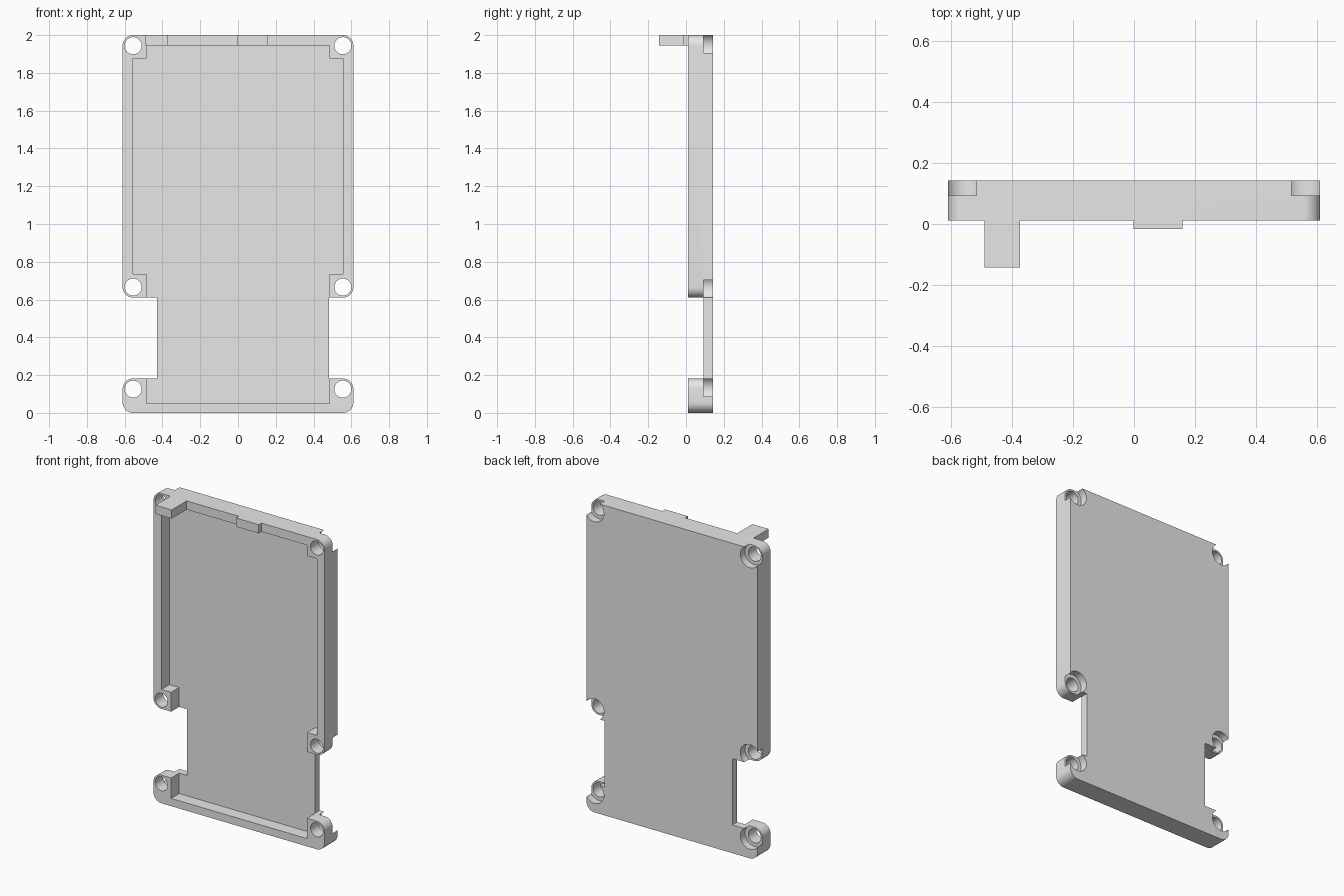
import bpy
import bmesh
from math import cos, sin, pi, radians
from mathutils import Vector

cube = bpy.data.objects.get("Cube")
if cube:
    bpy.data.objects.remove(cube, do_unlink=True)

# Main dimensions
HALF_W, TOP = 0.611, 2.0
FRONT, FLOOR, BACK = 0.011, 0.093, 0.142
CORNER = 0.056
ARM_TOP, BODY_LOW = 0.182, 0.61

grey = bpy.data.materials.new("light_grey")
grey.use_nodes = True
grey.diffuse_color = (0.8, 0.8, 0.8, 1)
grey.node_tree.nodes["Principled BSDF"].inputs["Base Color"].default_value = (0.8, 0.8, 0.8, 1)


def outline(corners, steps=10):
    """Turn (x, z, radius) corners into a profile with rounded right angles."""
    pts = []
    for i, (x, z, r) in enumerate(corners):
        p = Vector((x, z))
        if r == 0:
            pts.append(p)
            continue
        a = (Vector(corners[i - 1][:2]) - p).normalized() * r
        b = (Vector(corners[(i + 1) % len(corners)][:2]) - p).normalized() * r
        for k in range(steps + 1):
            t = k / steps * pi / 2
            pts.append(p + a * (1 - sin(t)) + b * (1 - cos(t)))
    return pts


def prism(name, pts, y0, y1):
    """Extrude an x-z profile from y0 to y1."""
    bm = bmesh.new()
    face = bm.faces.new([bm.verts.new((x, y0, z)) for x, z in pts])
    ext = bmesh.ops.extrude_face_region(bm, geom=[face])
    verts = [v for v in ext["geom"] if isinstance(v, bmesh.types.BMVert)]
    bmesh.ops.translate(bm, verts=verts, vec=(0, y1 - y0, 0))
    bmesh.ops.recalc_face_normals(bm, faces=bm.faces)
    mesh = bpy.data.meshes.new(name)
    bm.to_mesh(mesh)
    bm.free()
    mesh.materials.append(grey)
    obj = bpy.data.objects.new(name, mesh)
    bpy.context.collection.objects.link(obj)
    return obj


def circle(x, z, r, n=48):
    return [(x + r * cos(2 * pi * i / n), z + r * sin(2 * pi * i / n)) for i in range(n)]


def box(x0, x1, z0, z1):
    return [(x0, z0), (x1, z0), (x1, z1), (x0, z1)]


def activate(obj):
    bpy.ops.object.select_all(action="DESELECT")
    obj.select_set(True)
    bpy.context.view_layer.objects.active = obj


def cut(obj, cutter):
    cutter.hide_render = True
    mod = obj.modifiers.new("cut", "BOOLEAN")
    mod.operation = "DIFFERENCE"
    mod.solver = "EXACT"
    mod.object = cutter
    activate(obj)
    bpy.ops.object.modifier_apply(modifier=mod.name)
    bpy.data.objects.remove(cutter, do_unlink=True)


# Case shell: wide upper body, notched neck and wide foot
W, R = HALF_W, CORNER
NECK_L, NECK_R = -0.43, 0.483
shell = prism("case_shell", outline([
    (-W, 0, R), (W, 0, R), (W, ARM_TOP, R), (NECK_R, ARM_TOP, 0),
    (NECK_R, BODY_LOW, 0), (W, BODY_LOW, R), (W, TOP, R), (-W, TOP, R),
    (-W, BODY_LOW, R), (NECK_L, BODY_LOW, 0), (NECK_L, ARM_TOP, 0),
    (-W, ARM_TOP, R)]), FRONT, BACK)

# Front pocket, leaving rim walls and square corner bosses
BOSS, RIM = 0.485, 0.555
half = [(BOSS, 0.05), (BOSS, 0.735), (RIM, 0.735),
        (RIM, 1.875), (BOSS, 1.875), (BOSS, 1.944)]
pocket = half + [(-x, z) for x, z in reversed(half)]
cut(shell, prism("pocket_cutter", pocket, -0.1, FLOOR))

# Screw holes with counterbores on the back
for side in (-1, 1):
    for z in (0.126, 0.666, 1.944):
        x = side * 0.555
        cut(shell, prism("hole_cutter", circle(x, z, 0.045), -0.1, 0.12))
        cut(shell, prism("counterbore_cutter", circle(x, z, 0.068), FLOOR, 0.2))

activate(shell)
bpy.ops.object.shade_smooth_by_angle(angle=radians(30))

# Tabs standing forward from the top rim
prism("long_top_tab", box(-0.49, -0.374, 1.944, TOP), -0.142, FRONT)
prism("short_top_tab", box(-0.002, 0.16, 1.944, TOP), -0.017, FRONT)
